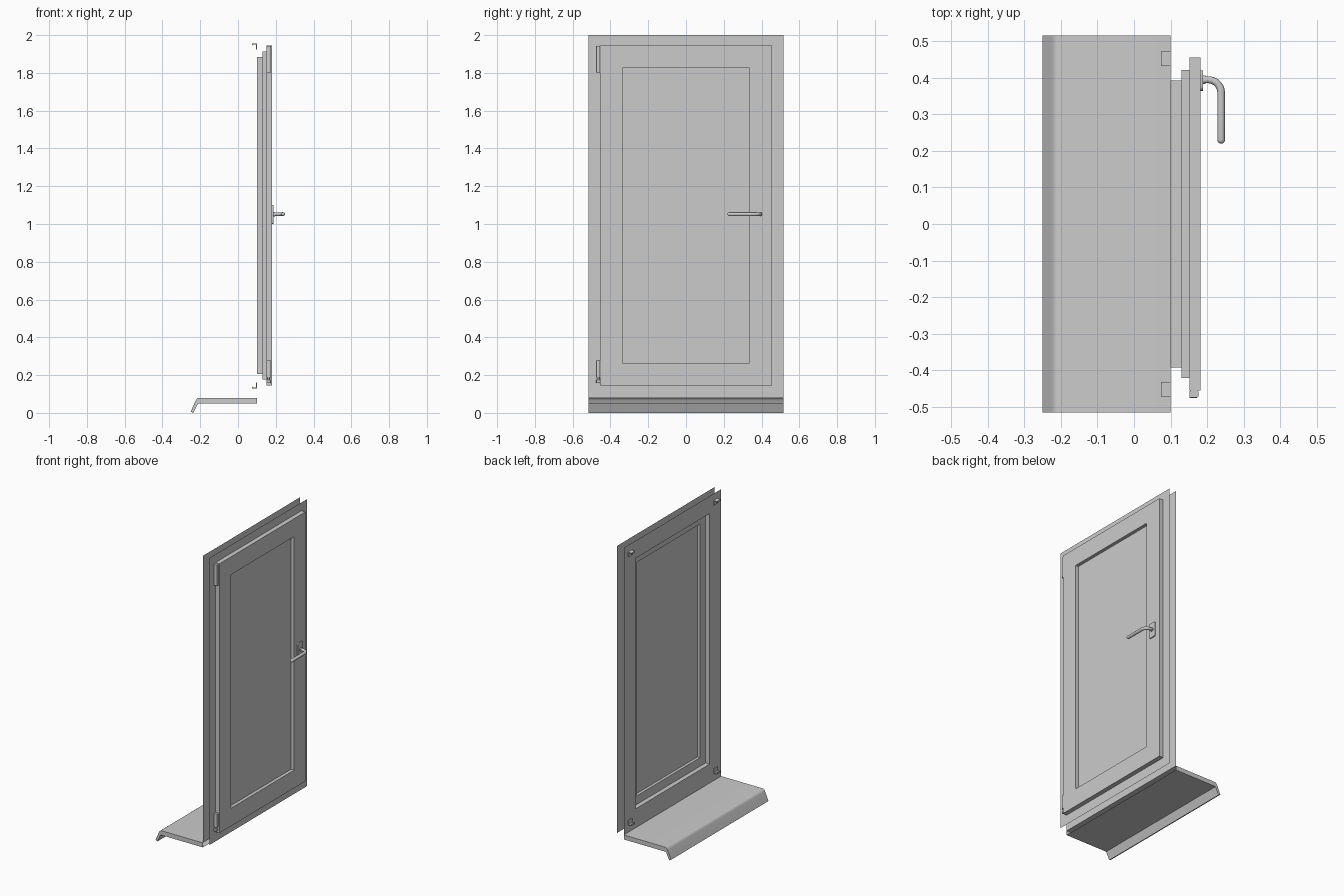
import bpy, bmesh, math
from mathutils import Vector

if "Cube" in bpy.data.objects:
    bpy.data.objects.remove(bpy.data.objects["Cube"])

ZC = 1.045  # mid height of the door leaf


def finish(bm, name, smooth=False):
    bmesh.ops.recalc_face_normals(bm, faces=bm.faces)
    me = bpy.data.meshes.new(name)
    bm.to_mesh(me)
    bm.free()
    ob = bpy.data.objects.new(name, me)
    bpy.context.collection.objects.link(ob)
    if smooth:
        bpy.ops.object.select_all(action='DESELECT')
        ob.select_set(True)
        bpy.context.view_layer.objects.active = ob
        bpy.ops.object.shade_smooth_by_angle(angle=math.radians(35))
    return ob


def rect_sweep(name, loops, closed):
    """Join rectangles given as (x, half width, z low, z high)."""
    bm = bmesh.new()
    rings = [[bm.verts.new((x, sy * w, z)) for sy, z in
              ((-1, lo), (1, lo), (1, hi), (-1, hi))] for x, w, lo, hi in loops]
    pairs = list(zip(rings, rings[1:]))
    if closed:
        pairs.append((rings[-1], rings[0]))
    for a, b in pairs:
        for i in range(4):
            j = (i + 1) % 4
            bm.faces.new((a[i], a[j], b[j], b[i]))
    return finish(bm, name)


def prism(name, pts, y0, y1, skip=(), smooth=False):
    """Extrude an x-z outline along y; skip lists open sides."""
    bm = bmesh.new()
    a = [bm.verts.new((x, y0, z)) for x, z in pts]
    b = [bm.verts.new((x, y1, z)) for x, z in pts]
    n = len(pts)
    bm.faces.new(a)
    bm.faces.new(b[::-1])
    for i in range(n):
        if i not in skip:
            j = (i + 1) % n
            bm.faces.new((a[i], a[j], b[j], b[i]))
    return finish(bm, name, smooth)


def box(name, x, y, z, bevel=0.0, axis=None):
    """Box from ranges; bevel only the edges along axis if given."""
    bm = bmesh.new()
    bmesh.ops.create_cube(bm, size=1)
    for v in bm.verts:
        v.co = Vector([r[0] + (c + 0.5) * (r[1] - r[0]) for c, r in zip(v.co, (x, y, z))])
    if bevel:
        edges = [e for e in bm.edges if axis is None or
                 abs((e.verts[0].co - e.verts[1].co).normalized()[axis]) > 0.9]
        bmesh.ops.bevel(bm, geom=edges, offset=bevel, segments=4, profile=0.5, affect='EDGES')
    return finish(bm, name, bool(bevel))


def cylinder_z(name, x, y, z0, z1, r):
    bm = bmesh.new()
    bmesh.ops.create_cone(bm, cap_ends=True, segments=16, radius1=r, radius2=r, depth=z1 - z0)
    bmesh.ops.translate(bm, verts=bm.verts, vec=(x, y, (z0 + z1) / 2))
    return finish(bm, name, True)


def leaf(x, w):
    # leaf rings keep equal margins on all four sides
    h = w + 0.446
    return (x, w, ZC - h, ZC + h)


# Fixed frame: two thin faces joined by a stepped opening, open at the wall
outer = (0.515, 0.08, 2.0)
rect_sweep("door_frame", [(0.1, *outer), leaf(0.1, 0.392), leaf(0.13, 0.392),
                          leaf(0.13, 0.421), leaf(0.15, 0.421), (0.15, *outer)], False)

# Moving sash with overlapping flange
rect_sweep("sash", [leaf(0.131, 0.335), leaf(0.131, 0.419), leaf(0.151, 0.419),
                    leaf(0.151, 0.455), leaf(0.181, 0.455), leaf(0.181, 0.335)], True)

# Recessed infill panel
_, w, lo, hi = leaf(0, 0.335)
box("panel", (0.15, 0.159), (-w, w), (lo, hi))

# Outside sill with rounded drip nose, open towards the frame
prism("sill", [(0.1, 0.08), (-0.2, 0.08), (-0.212, 0.079), (-0.22, 0.073), (-0.225, 0.064),
               (-0.25, 0.007), (-0.236, 0.0), (-0.212, 0.05), (0.1, 0.05)],
      -0.515, 0.515, skip=(8,), smooth=True)

# Corner clips on the outside face
clip = [(0.1, 0.016), (0.074, 0.016), (0.074, 0.005), (0.078, 0.005),
        (0.078, 0.011), (0.095, 0.011), (0.095, -0.016), (0.1, -0.016)]
for sz, vert, zc in ((1, "top", 1.94), (-1, "bottom", 0.146)):
    for sy, side in ((-1, "left"), (1, "right")):
        prism(f"clip_{vert}_{side}", [(x, zc + sz * z) for x, z in clip],
              sy * 0.432, sy * 0.472)

# Hinges: covers on the flange edge, with a pin under the lower one
for name, z0, z1 in (("top", 1.803, 1.943), ("bottom", 0.187, 0.277)):
    box(f"hinge_cover_{name}", (0.151, 0.176), (-0.474, -0.455), (z0, z1), 0.005, axis=2)
cylinder_z("hinge_pin", 0.163, -0.465, 0.158, 0.19, 0.006)
box("hinge_foot", (0.151, 0.172), (-0.476, -0.455), (0.158, 0.174), 0.003)

# Handle plate with rounded corners
box("handle_plate", (0.18, 0.188), (0.364, 0.42), (1.0, 1.1), 0.011, axis=0)

# Lever: round bar swept along a bent path with a domed end
HY, HZ, R = 0.394, 1.052, 0.0105
path = [(0.185, HY, 0.012), (0.195, HY, 0.012), (0.195, HY, 0.0095)]
bend = 0.035
for i in range(9):
    t = math.pi / 2 * i / 8
    path.append((0.203 + bend * math.sin(t), HY - bend + bend * math.cos(t), 0.0095 + 0.001 * i / 8))
path.append((0.238, 0.23, R))
for i in range(1, 5):
    t = math.pi / 2 * i / 4.3
    path.append((0.238, 0.23 - R * math.sin(t), R * math.cos(t)))
bm = bmesh.new()
rings = []
for i, (x, y, r) in enumerate(path):
    # ring plane follows the bend angle
    t = 0 if i < 3 else min(1, (i - 3) / 8) * math.pi / 2
    side = Vector((math.sin(t), math.cos(t), 0))
    rings.append([bm.verts.new(Vector((x, y, HZ)) + side * (r * math.cos(a)) +
                               Vector((0, 0, r * math.sin(a))))
                  for a in (2 * math.pi * k / 16 for k in range(16))])
for a, b in zip(rings, rings[1:]):
    for k in range(16):
        m = (k + 1) % 16
        bm.faces.new((a[k], a[m], b[m], b[k]))
bm.faces.new(rings[0])
bm.faces.new(rings[-1])
finish(bm, "handle_lever", True)
